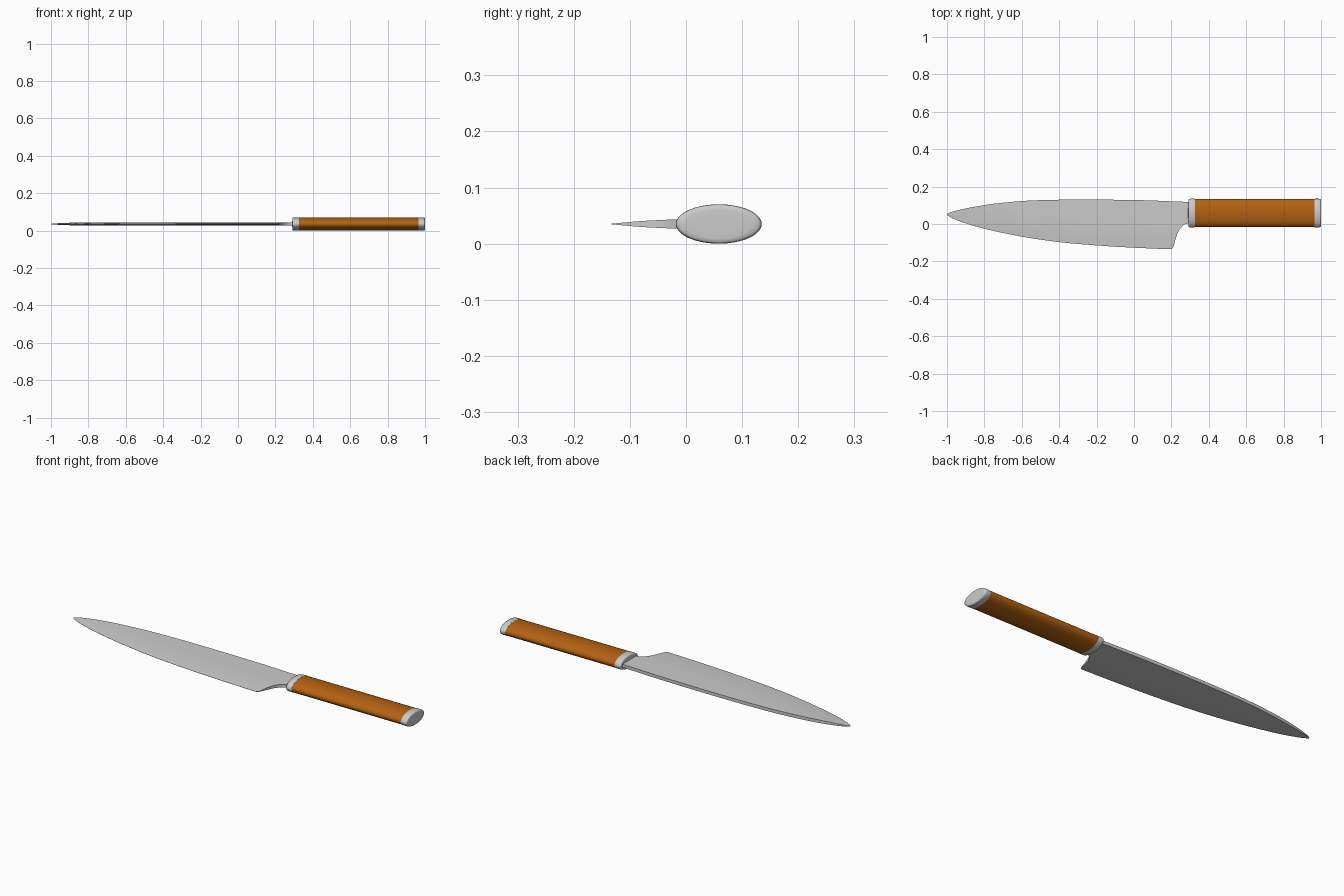
import bpy, bmesh, math
from mathutils import Vector

if "Cube" in bpy.data.objects:
    bpy.data.objects.remove(bpy.data.objects["Cube"])

ZC = 0.035            # mid-plane height of the whole knife
YC = 0.0585           # handle axis
HALF_W, HALF_H = 0.0765, 0.035


def finish(name, bm, angle=35, color=None):
    bmesh.ops.remove_doubles(bm, verts=bm.verts, dist=1e-5)
    bmesh.ops.recalc_face_normals(bm, faces=bm.faces)
    mesh = bpy.data.meshes.new(name)
    bm.to_mesh(mesh)
    bm.free()
    obj = bpy.data.objects.new(name, mesh)
    bpy.context.collection.objects.link(obj)
    if color:
        mat = bpy.data.materials.new(name + "_material")
        mat.diffuse_color = color
        mat.use_nodes = True
        mat.node_tree.nodes["Principled BSDF"].inputs["Base Color"].default_value = mat.diffuse_color
        mesh.materials.append(mat)
    bpy.ops.object.select_all(action='DESELECT')
    obj.select_set(True)
    bpy.context.view_layer.objects.active = obj
    bpy.ops.object.shade_smooth_by_angle(angle=math.radians(angle))
    return obj


def loft(rings):
    """Skin closed rings of equal length and cap both ends."""
    bm = bmesh.new()
    loops = [[bm.verts.new(p) for p in ring] for ring in rings]
    n = len(loops[0])
    for a, b in zip(loops, loops[1:]):
        for i in range(n):
            j = (i + 1) % n
            bm.faces.new((a[i], a[j], b[j], b[i]))
    bm.faces.new(loops[0])
    bm.faces.new(loops[-1])
    return bm


def oval(x, scale, n=64):
    return [(x, YC + HALF_W * scale * math.cos(2 * math.pi * i / n),
             ZC + HALF_H * scale * math.sin(2 * math.pi * i / n)) for i in range(n)]


def catmull(pts, steps):
    out = []
    ext = [pts[0]] + pts + [pts[-1]]
    for a, b, c, d in zip(ext, ext[1:], ext[2:], ext[3:]):
        for s in range(steps):
            t = s / steps
            out.append(0.5 * (2 * b + (c - a) * t + (2 * a - 5 * b + 4 * c - d) * t * t
                              + (3 * b - a - 3 * c + d) * t ** 3))
    return out + [pts[-1]]


# Blade: stations of (x, spine y, cutting edge y)
stations = [Vector(p) for p in [
    (-1.0, 0.054, 0.049), (-0.98, 0.063, 0.036), (-0.94, 0.074, 0.018),
    (-0.87, 0.089, -0.006), (-0.75, 0.108, -0.037), (-0.58, 0.124, -0.071),
    (-0.38, 0.130, -0.099), (-0.15, 0.130, -0.118), (0.05, 0.127, -0.129),
    (0.18, 0.122, -0.134), (0.203, 0.121, -0.132), (0.212, 0.121, -0.118),
    (0.224, 0.120, -0.075), (0.24, 0.120, -0.035), (0.262, 0.119, -0.009),
    (0.28, 0.118, 0.001), (0.31, 0.117, 0.005)]]
sections = []
for x, spine, edge in catmull(stations, 5):
    ground = edge if x < 0.19 else -0.134     # the heel cut exposes full thickness
    ys = [edge + (spine - edge) * i / 12 for i in range(13)]

    def half(y):
        t = min(1.0, max(0.0, (y - ground) / 0.15))
        return 0.0003 + 0.0082 * (1 - (1 - t) ** 2)
    sections.append([(x, y, ZC + half(y)) for y in ys]
                    + [(x, y, ZC - half(y)) for y in reversed(ys)])
finish("blade", loft(sections))

# Wooden grip
finish("handle_grip", loft([oval(0.31, 0.98), oval(0.98, 0.98)]), color=(0.45, 0.12, 0.006, 1))

# Metal collars with rounded outer rims, one at each end of the grip
rim = [(0.035, 0.97), (0.035, 0.99), (0.033, 1.0), (0.012, 1.0), (0.007, 0.99),
       (0.003, 0.965), (0.001, 0.92), (0.0004, 0.75), (0.0, 0.4), (0.0, 0.02)]
for name, end, direction in [("front_collar", 0.29, 1), ("end_cap", 1.0, -1)]:
    finish(name, loft([oval(end + direction * d, s) for d, s in rim]), angle=60)
